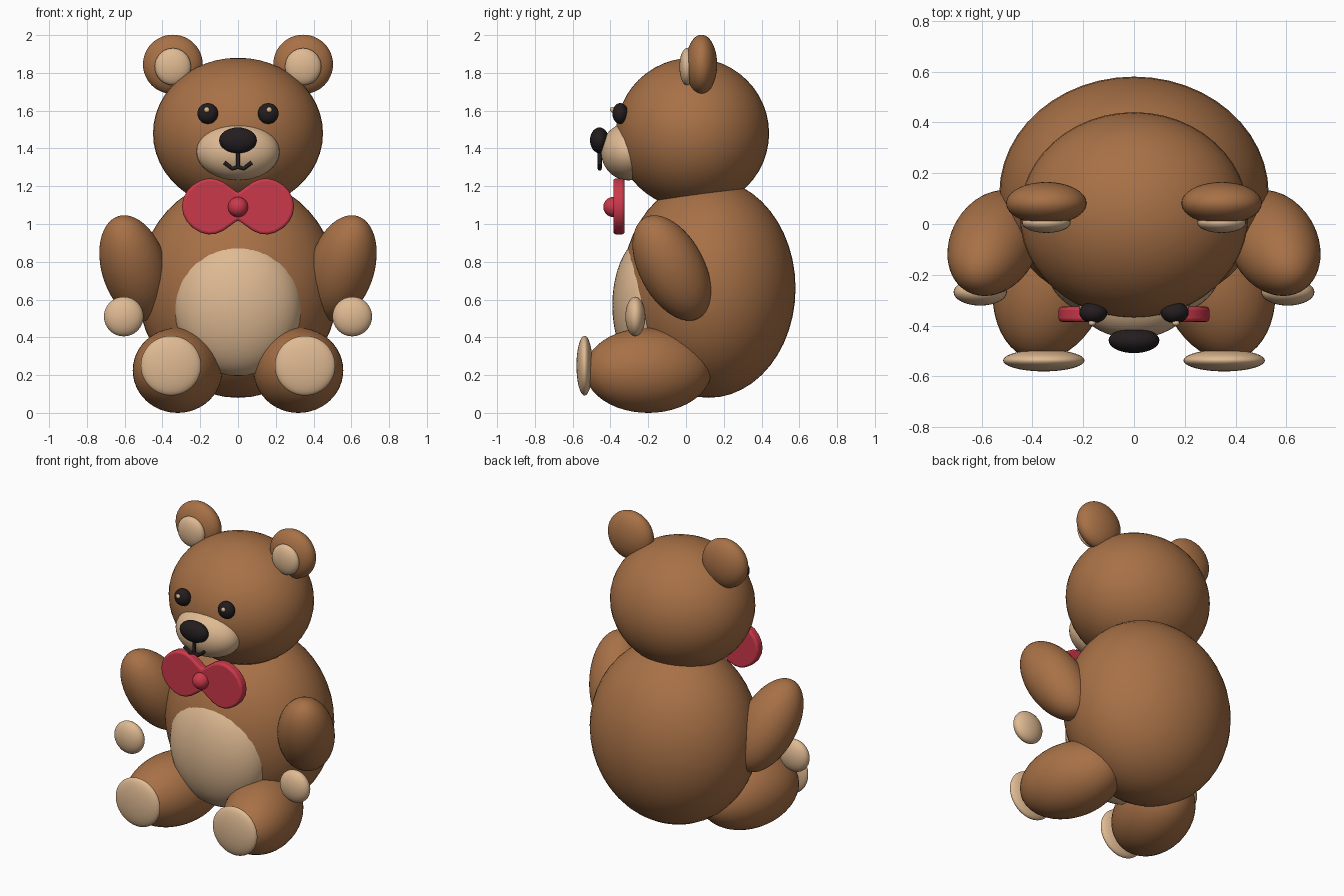
import bpy, bmesh
from math import radians
from mathutils import Vector

cube = bpy.data.objects.get("Cube")
if cube:
    bpy.data.objects.remove(cube, do_unlink=True)


def material(name, rgb):
    m = bpy.data.materials.new(name)
    m.use_nodes = True
    m.diffuse_color = (*rgb, 1)
    m.node_tree.nodes["Principled BSDF"].inputs["Base Color"].default_value = (*rgb, 1)
    return m


brown = material("brown fur", (0.39, 0.165, 0.062))
tan = material("tan plush", (0.74, 0.49, 0.29))
black = material("black", (0.017, 0.012, 0.013))
red = material("red ribbon", (0.60, 0.04, 0.07))


def finish(name, bm, mat, loc=(0, 0, 0)):
    mesh = bpy.data.meshes.new(name)
    bm.to_mesh(mesh)
    bm.free()
    mesh.materials.append(mat)
    mesh.shade_smooth()
    ob = bpy.data.objects.new(name, mesh)
    ob.location = loc
    bpy.context.collection.objects.link(ob)
    return ob


def ball(name, mat, loc, radii, segments=48):
    bm = bmesh.new()
    bmesh.ops.create_uvsphere(bm, u_segments=segments, v_segments=segments // 2, radius=1)
    bmesh.ops.scale(bm, vec=radii, verts=bm.verts)
    return finish(name, bm, mat, loc)


def rod(name, mat, points, radius):
    curve = bpy.data.curves.new(name, "CURVE")
    curve.dimensions = "3D"
    curve.bevel_depth = radius
    curve.use_fill_caps = True
    spline = curve.splines.new("POLY")
    spline.points.add(len(points) - 1)
    for p, co in zip(spline.points, points):
        p.co = (*co, 1)
    curve.materials.append(mat)
    ob = bpy.data.objects.new(name, curve)
    bpy.context.collection.objects.link(ob)
    return ob


# Torso and head
ball("body", brown, (0, 0.12, 0.66), (0.53, 0.46, 0.58))
ball("tummy_patch", tan, (0, -0.185, 0.57), (0.34, 0.205, 0.375))
ball("head", brown, (0, 0.035, 1.48), (0.45, 0.405, 0.40))
ball("muzzle", tan, (0, -0.305, 1.383), (0.22, 0.145, 0.152))
ball("nose", black, (0, -0.458, 1.443), (0.1, 0.05, 0.068), 32)

# Mirrored parts
for side, s in (("left", 1), ("right", -1)):
    ball(side + "_ear", brown, (s * 0.345, 0.082, 1.845), (0.158, 0.083, 0.157))
    ball(side + "_inner_ear", tan, (s * 0.345, 0.005, 1.833), (0.096, 0.04, 0.098), 32)
    ball(side + "_eye", black, (s * 0.16, -0.348, 1.585), (0.055, 0.042, 0.055), 32)
    ball(side + "_eye_glint", tan, (s * 0.165, -0.39, 1.605), (0.015, 0.012, 0.015), 16)
    arm = ball(side + "_arm", brown, (s * 0.55, -0.075, 0.767), (0.172, 0.172, 0.31))
    arm.rotation_euler = Vector((s * 0.26, -0.46, 0.86)).to_track_quat("Z", "Y").to_euler()
    ball(side + "_paw", tan, (s * 0.605, -0.268, 0.51), (0.105, 0.053, 0.105), 32)
    leg = ball(side + "_leg", brown, (s * 0.32, -0.2, 0.225), (0.228, 0.342, 0.225))
    leg.rotation_euler.z = s * radians(15)
    ball(side + "_foot_pad", tan, (s * 0.355, -0.537, 0.25), (0.16, 0.043, 0.158))

# Mouth
rod("mouth_line", black, [(0, -0.457, 1.40), (0, -0.457, 1.295)], 0.011)
rod("smile", black, [(x, -0.457, z) for x, z in
    ((-0.073, 1.325), (-0.03, 1.293), (0, 1.302), (0.03, 1.293), (0.073, 1.325))], 0.011)

# Bow: quarter outline mirrored into a butterfly shape, then thickened
quarter = [(0, 0.072), (0.04, 0.102), (0.08, 0.13), (0.12, 0.146), (0.16, 0.148), (0.2, 0.137),
           (0.24, 0.113), (0.27, 0.082), (0.29, 0.042)]
upper = quarter + [(0.297, 0)]
right_half = upper + [(x, -z) for x, z in reversed(quarter)]
outline = right_half + [(-x, z) for x, z in reversed(right_half[1:-1])]
bm = bmesh.new()
face = bm.faces.new([bm.verts.new((x, 0.03, z)) for x, z in outline])
ext = bmesh.ops.extrude_face_region(bm, geom=[face])
bmesh.ops.translate(bm, vec=(0, -0.06, 0),
                    verts=[v for v in ext["geom"] if isinstance(v, bmesh.types.BMVert)])
bmesh.ops.recalc_face_normals(bm, faces=bm.faces)
bow = finish("bow", bm, red, (0, -0.355, 1.093))
bevel = bow.modifiers.new("soft_edge", "BEVEL")
bevel.width = 0.014
bevel.segments = 3
bevel.limit_method = "ANGLE"
bevel.angle_limit = radians(60)
bpy.context.view_layer.objects.active = bow
bow.select_set(True)
bpy.ops.object.shade_smooth_by_angle(angle=radians(35))
bow.select_set(False)
ball("bow_knot", red, (0, -0.385, 1.09), (0.053, 0.053, 0.053), 32)
